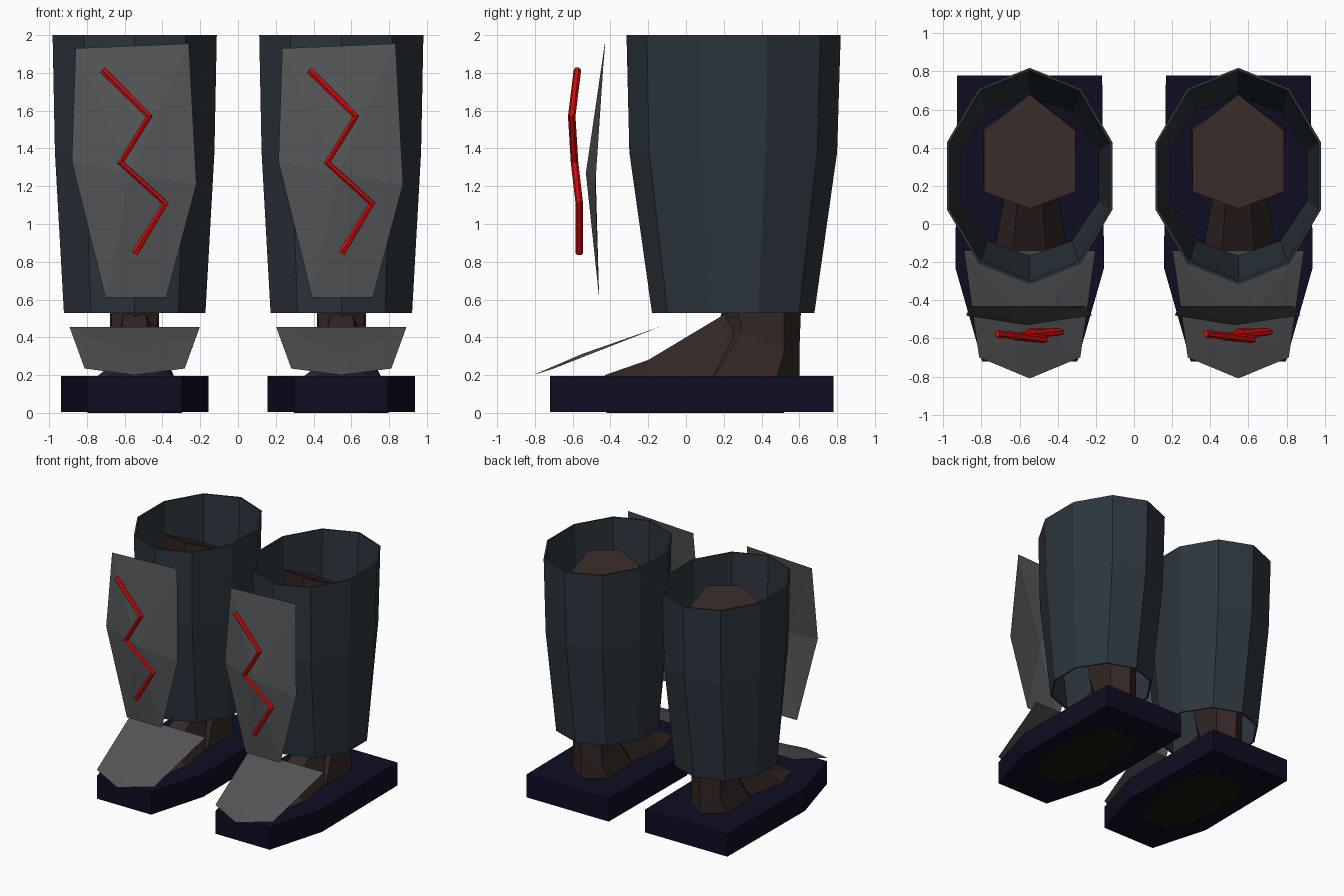
import bpy, bmesh, math

if "Cube" in bpy.data.objects:
    bpy.data.objects.remove(bpy.data.objects["Cube"])


def material(name, rgb):
    m = bpy.data.materials.new(name)
    m.diffuse_color = (*rgb, 1)
    m.use_nodes = True
    m.node_tree.nodes["Principled BSDF"].inputs["Base Color"].default_value = m.diffuse_color
    return m


SLATE = material("slate_shaft", (0.025, 0.036, 0.047))
BROWN = material("dark_brown_leg", (0.033, 0.020, 0.018))
NAVY = material("dark_navy_sole", (0.004, 0.004, 0.016))
GREY = material("grey_plate", (0.085, 0.09, 0.093))
RED = material("red_bolt", (0.62, 0.004, 0.004))
TREAD = material("tread_brown", (0.012, 0.009, 0.005))


def mesh_object(name, verts, faces, mat, cx, solid=True):
    me = bpy.data.meshes.new(name)
    me.from_pydata(verts, [], faces)
    me.materials.append(mat)
    if solid:
        bm = bmesh.new()
        bm.from_mesh(me)
        bmesh.ops.recalc_face_normals(bm, faces=bm.faces)
        bm.to_mesh(me)
        bm.free()
    ob = bpy.data.objects.new(name, me)
    ob.location.x = cx
    bpy.context.collection.objects.link(ob)
    return ob


def loft(name, rings, mat, cx, caps=True):
    """Skin a stack of closed rings that share one point count."""
    n = len(rings[0])
    verts = [p for r in rings for p in r]
    faces = [(k * n + i, k * n + (i + 1) % n, (k + 1) * n + (i + 1) % n, (k + 1) * n + i)
             for k in range(len(rings) - 1) for i in range(n)]
    if caps:
        faces += [tuple(range(n))[::-1], tuple(range(len(verts) - n, len(verts)))]
    return mesh_object(name, verts, faces, mat, cx)


def mirrored(half):
    """Outline from (half width, y) pairs, given front to back."""
    return half + [(-x, y) for x, y in reversed(half) if x > 0]


def slab(name, half, z0, z1, mat, cx):
    pts = mirrored(half)
    return loft(name, [[(x, y, z) for x, y in pts] for z in (z0, z1)], mat, cx)


def fan(name, centre, rim, mat, cx):
    """Faceted plate fanned out from a raised centre point."""
    n = len(rim)
    return mesh_object(name, [centre] + rim,
                       [(0, 1 + i, 1 + (i + 1) % n) for i in range(n)], mat, cx, False)


def leg_ring(front, front_side, back_side, back):
    """Six-sided ring; each argument is (half width, y, z)."""
    pts = [front, front_side, back_side, back]
    return pts + [(-x, y, z) for x, y, z in (back_side, front_side)]


def build_boot(side, cx):
    # Ten-sided open shaft
    rings = [[(rx * math.cos(a), cy + ry * math.sin(a), z)
              for a in [math.radians(90 + 36 * i) for i in range(10)]]
             for z, rx, ry, cy in ((0.53, 0.394, 0.43, 0.25),
                                   (1.38, 0.444, 0.55, 0.25),
                                   (2.0, 0.457, 0.567, 0.252))]
    shaft = loft(side + "_shaft", rings, SLATE, cx, caps=False)
    wall = shaft.modifiers.new("wall", "SOLIDIFY")
    wall.thickness = 0.014
    wall.offset = -1

    # Leg with a sloping top, narrow ankle and heel
    loft(side + "_leg", [
        leg_ring((0, 0.05, 0.19), (0.16, 0.15, 0.19), (0.17, 0.48, 0.19), (0, 0.60, 0.19)),
        leg_ring((0, 0.16, 0.42), (0.12, 0.30, 0.44), (0.13, 0.52, 0.32), (0, 0.60, 0.32)),
        leg_ring((0, 0.20, 0.58), (0.13, 0.26, 0.58), (0.13, 0.52, 0.58), (0, 0.61, 0.58)),
        leg_ring((0, 0.10, 1.30), (0.22, 0.18, 1.30), (0.25, 0.50, 1.30), (0, 0.67, 1.30)),
        leg_ring((0, 0.08, 1.90), (0.24, 0.17, 1.87), (0.24, 0.49, 1.72), (0, 0.68, 1.60)),
    ], BROWN, cx)

    # Foot, tapering up from the toes into the ankle
    sections = [(-0.43, 0.17, 0.12, 0.20), (-0.20, 0.215, 0.09, 0.28),
                (0.20, 0.14, 0.06, 0.52), (0.40, 0.13, 0.06, 0.52)]
    loft(side + "_foot", [[(-w, y, 0.18), (w, y, 0.18), (t, y, h), (-t, y, h)]
                          for y, w, t, h in sections], BROWN, cx)

    # Sole and tread patch underneath
    slab(side + "_sole", [(0.25, -0.72), (0.39, -0.23), (0.38, 0.78)], 0.006, 0.195, NAVY, cx)
    slab(side + "_tread", [(0.14, -0.42), (0.25, -0.10), (0.25, 0.32), (0.15, 0.52)],
         0.0, 0.008, TREAD, cx)

    # Floating shin guard
    fan(side + "_shin_guard", (-0.02, -0.53, 1.27),
        [(-0.313, -0.43, 1.93), (-0.333, -0.48, 1.33), (-0.155, -0.46, 0.61),
         (0.167, -0.46, 0.61), (0.327, -0.48, 1.21), (0.287, -0.43, 1.955)], GREY, cx)

    # Floating toe guard
    fan(side + "_toe_guard", (0, -0.55, 0.312),
        [(-0.345, -0.14, 0.455), (-0.265, -0.70, 0.235), (0, -0.81, 0.20),
         (0.265, -0.70, 0.235), (0.345, -0.14, 0.455)], GREY, cx)

    # Zigzag bolt in front of the shin guard
    cu = bpy.data.curves.new(side + "_bolt", "CURVE")
    cu.dimensions = "3D"
    cu.bevel_depth = 0.02
    cu.bevel_resolution = 1
    cu.use_fill_caps = True
    path = [(-0.17, -0.575, 1.815), (0.077, -0.605, 1.57), (-0.075, -0.59, 1.325),
            (0.162, -0.565, 1.11), (0.0, -0.565, 0.845)]
    sp = cu.splines.new("POLY")
    sp.points.add(len(path) - 1)
    for p, co in zip(sp.points, path):
        p.co = (*co, 1)
    cu.materials.append(RED)
    bolt = bpy.data.objects.new(side + "_bolt", cu)
    bolt.location.x = cx
    bpy.context.collection.objects.link(bolt)
    sp.use_smooth = False


build_boot("left", -0.547)
build_boot("right", 0.547)
